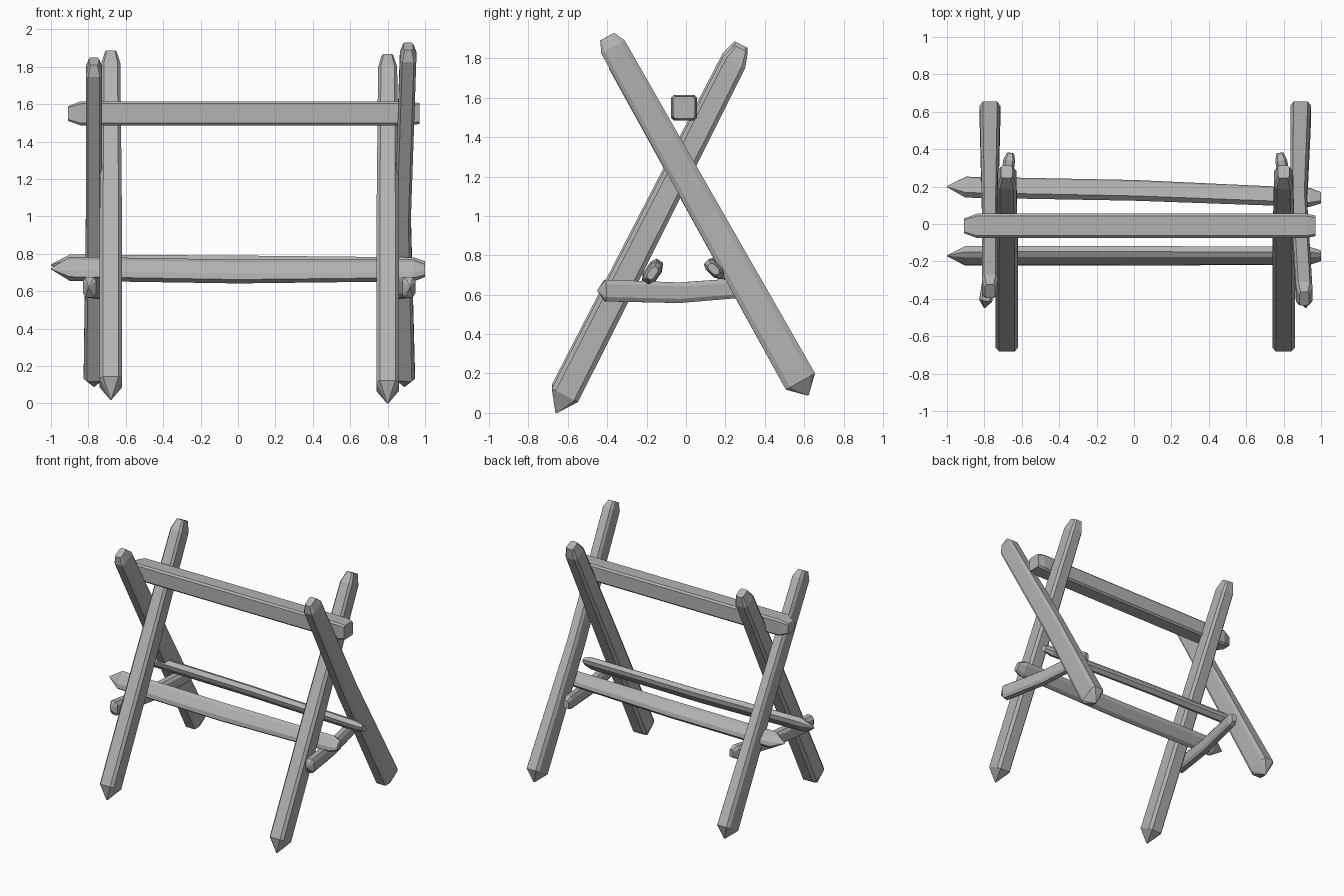
import bpy, bmesh
from mathutils import Vector

cube = bpy.data.objects.get("Cube")
if cube:
    bpy.data.objects.remove(cube, do_unlink=True)

# One flat colour for all the timber
grey_wood = bpy.data.materials.new("grey_wood")
grey_wood.use_nodes = True
grey = (.45, .45, .45, 1)
grey_wood.diffuse_color = grey
grey_wood.node_tree.nodes["Principled BSDF"].inputs["Base Color"].default_value = grey

ACROSS = Vector((1, 0, 0))
DEPTHWISE = Vector((0, 1, 0))
UPWARD = Vector((0, 0, 1))
STRAIGHT = Vector()
POINTED, ROUNDED, BLUNT = .05, .6, .85


def chamfered_square(flat):
    """Outline of a square with cut corners, made by turning one side four times."""
    outline = []
    first, second = Vector((1, -flat)), Vector((1, flat))
    for turn in range(4):
        outline += [first, second]
        first, second = first.orthogonal(), second.orthogonal()
    return outline


def beam(name, start, end, width, depth, side, start_nose, end_nose,
         taper=1, waist=1, bend=STRAIGHT, flat=.7):
    """Hewn pole between two tips; each nose is its length and the scale of its tip."""
    start, end = Vector(start), Vector(end)
    axis = (end - start).normalized()
    across = (side - axis * side.dot(axis)).normalized()
    through = axis.cross(across)
    start_length, start_tip = start_nose
    end_length, end_tip = end_nose
    middle_taper = (taper + 1) / 2

    # Centre, width and depth of each ring along the pole
    rings = [
        (start, width * start_tip, depth * start_tip),
        (start + axis * start_length, width, depth),
        (start.lerp(end, .5) + bend, width * waist, depth * middle_taper),
        (end - axis * end_length, width * taper, depth * taper),
        (end, width * taper * end_tip, depth * taper * end_tip),
    ]

    bm = bmesh.new()
    outline = chamfered_square(flat)
    loops = []
    for centre, ring_width, ring_depth in rings:
        loops.append([bm.verts.new(centre + across * point.x * ring_width / 2
                                   + through * point.y * ring_depth / 2)
                      for point in outline])
    for lower, upper in zip(loops, loops[1:]):
        for i in range(len(outline)):
            bm.faces.new((lower[i - 1], lower[i], upper[i], upper[i - 1]))
    bm.faces.new(loops[0])
    bm.faces.new(loops[-1])
    bmesh.ops.recalc_face_normals(bm, faces=bm.faces)

    mesh = bpy.data.meshes.new(name)
    bm.to_mesh(mesh)
    bm.free()
    mesh.materials.append(grey_wood)
    bpy.context.collection.objects.link(bpy.data.objects.new(name, mesh))


# Crossed legs and a slanted brace at each end of the frame
centre = .06
for label, sign in (("left", 1), ("right", -1)):
    is_left = sign > 0
    front_x = centre + sign * .74
    back_x = centre + sign * .83
    lift = 0 if is_left else .02
    lean = ACROSS * .02 if is_left else STRAIGHT
    head = (-.4, 1.91) if is_left else (-.36, 1.83)

    beam("front_leg_" + label, (front_x, -.66, lift), (front_x, .28, 1.85 + lift),
         .12, .15, ACROSS, (.1, POINTED), (.08, ROUNDED), taper=.85)
    beam("back_leg_" + label, (back_x, .62, .09), (back_x + lean.x, *head),
         .11, .17, ACROSS, (.08, POINTED), (.06, ROUNDED),
         taper=.8, waist=.8, bend=-lean)
    beam("cross_piece_" + label, (centre + sign * .86, -.45, .62),
         (centre + sign * .72, .38, .64), .07, .11, ACROSS,
         (.04, POINTED), (.04, ROUNDED), taper=.9, bend=UPWARD * -.02, flat=.6)

# Top bar resting in the crossed legs
beam("top_bar", (-.91, -.01, 1.55), (.97, -.01, 1.55), .13, .13, DEPTHWISE,
     (.07, ROUNDED), (.05, BLUNT), flat=.8)

# Lower rails, flattened and rolled toward each other
beam("front_rail", (-1, -.17, .72), (1, -.17, .71), .13, .07, UPWARD + DEPTHWISE * .7,
     (.1, POINTED), (.06, ROUNDED), taper=.9, bend=UPWARD * -.01, flat=.55)
beam("back_rail", (-1, .2, .74), (1, .14, .73), .12, .07, UPWARD - DEPTHWISE,
     (.1, POINTED), (.06, ROUNDED), taper=.9, bend=DEPTHWISE * .01, flat=.55)
